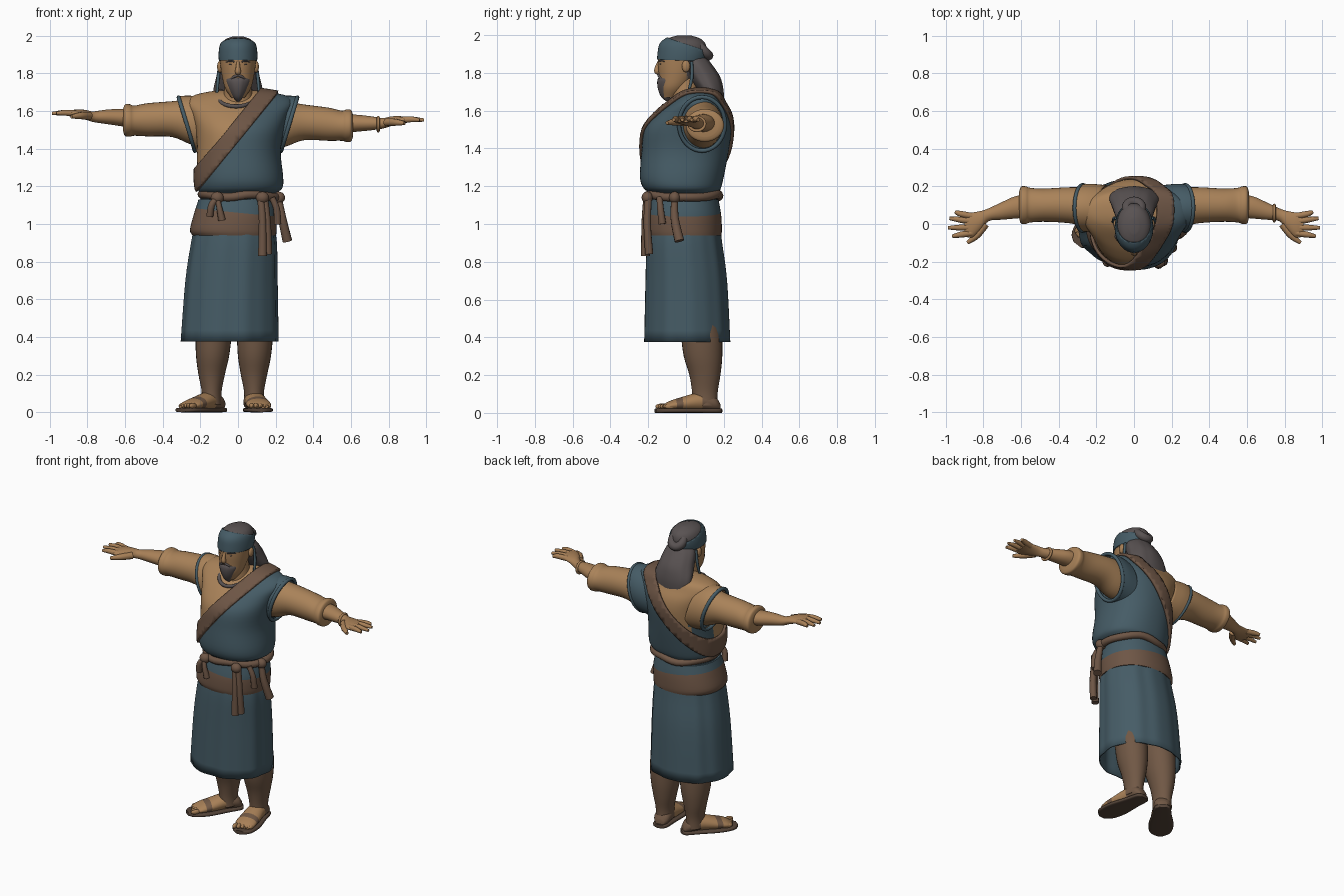
import bpy, bmesh, math
from mathutils import Vector

if "Cube" in bpy.data.objects:
    bpy.data.objects.remove(bpy.data.objects["Cube"])


def material(name, r, g, b):
    m = bpy.data.materials.new(name)
    m.use_nodes = True
    m.diffuse_color = (r, g, b, 1)
    node = next(n for n in m.node_tree.nodes if n.type == 'BSDF_PRINCIPLED')
    node.inputs["Base Color"].default_value = (r, g, b, 1)
    node.inputs["Roughness"].default_value = 0.8
    return m


BLUE = material("blue cloth", .06, .106, .132)
TAN = material("tan cloth", .40, .225, .10)
SKIN = material("skin", .39, .215, .095)
BROWN = material("brown leather", .155, .092, .06)
HAIR = material("grey hair", .10, .085, .085)
LEG = material("leg wraps", .165, .098, .06)
DARK = material("dark sole", .09, .058, .04)
parts = []


def add(name, bm, mats):
    bmesh.ops.recalc_face_normals(bm, faces=bm.faces)
    me = bpy.data.meshes.new(name)
    bm.to_mesh(me)
    bm.free()
    ob = bpy.data.objects.new(name, me)
    bpy.context.collection.objects.link(ob)
    for m in mats:
        me.materials.append(m)
    parts.append(ob)
    return ob


def spline(rows, steps=4):
    """Smooth Catmull-Rom interpolation of section rows."""
    out = []
    for i in range(len(rows) - 1):
        a, b, c, d = (rows[max(i - 1, 0)], rows[i], rows[i + 1], rows[min(i + 2, len(rows) - 1)])
        for k in range(steps):
            t = k / steps
            out.append([q + .5 * t * (r - p + t * (2 * p - 5 * q + 4 * r - s + t * (3 * (q - r) + s - p)))
                        for p, q, r, s in zip(a, b, c, d)])
    return out + [list(rows[-1])]


def loft(name, rows, mats, axis=2, n=40, power=2, caps=True, fold=0, cuts=(), rule=None, keep=None):
    """Skin rings; each row is position on axis, two centre values, two radii."""
    bm = bmesh.new()
    rings = []
    for pos, cu, cv, ru, rv in spline(rows):
        ring = []
        for k in range(n):
            t = math.tau * k / n
            c, s = math.cos(t), math.sin(t)
            w = 1 + fold * (math.sin(9 * t) + .6 * math.sin(14 * t + 1))
            co = [cu + ru * w * math.copysign(abs(c) ** (2 / power), c),
                  cv + rv * w * math.copysign(abs(s) ** (2 / power), s)]
            co.insert(axis, pos)
            ring.append(bm.verts.new(co))
        rings.append(ring)
    for a, b in zip(rings, rings[1:]):
        for k in range(n):
            bm.faces.new((a[k], a[k - 1], b[k - 1], b[k]))
    if caps:
        bm.faces.new(rings[0])
        bm.faces.new(rings[-1])
    for co, no in cuts:
        bmesh.ops.bisect_plane(bm, geom=bm.verts[:] + bm.edges[:] + bm.faces[:], plane_co=co, plane_no=no)
    if keep:
        drop = [f for f in bm.faces if not keep(f.calc_center_median())]
        bmesh.ops.delete(bm, geom=drop, context='FACES')
    if rule:
        for f in bm.faces:
            f.material_index = rule(f.calc_center_median())
    return add(name, bm, mats)


def thicken(ob, amount):
    mod = ob.modifiers.new("thickness", 'SOLIDIFY')
    mod.thickness = amount
    mod.offset = 1


def tube(name, pts, mat, closed=False):
    """Round strand through points (x, y, z, radius)."""
    cu = bpy.data.curves.new(name, 'CURVE')
    cu.dimensions = '3D'
    cu.bevel_depth = 1
    cu.bevel_resolution = 3
    cu.use_fill_caps = True
    sp = cu.splines.new('POLY')
    rows = list(pts) if closed else spline(pts)
    sp.points.add(len(rows) - 1)
    for p, (x, y, z, r) in zip(sp.points, rows):
        p.co = (x, y, z, 1)
        p.radius = r
    sp.use_cyclic_u = closed
    ob = bpy.data.objects.new(name, cu)
    bpy.context.collection.objects.link(ob)
    cu.materials.append(mat)
    bpy.ops.object.select_all(action='DESELECT')
    ob.select_set(True)
    bpy.context.view_layer.objects.active = ob
    bpy.ops.object.convert(target='MESH')
    parts.append(bpy.context.view_layer.objects.active)


def hoop(name, fn, mat, n=40):
    tube(name, [fn(math.cos(math.tau * k / n), math.sin(math.tau * k / n)) for k in range(n)], mat, True)


def ball(name, co, size, mat):
    bm = bmesh.new()
    bmesh.ops.create_uvsphere(bm, u_segments=16, v_segments=10, radius=1)
    for v in bm.verts:
        v.co = Vector(co) + v.co * Vector(size)
    return add(name, bm, [mat])


# Torso: tan shirt above the diagonal, blue robe below it and under the right arm
torso_rows = [(1.11, -.01, -.01, .19, .17), (1.16, 0, -.01, .2, .18), (1.19, .01, -.02, .225, .205),
              (1.25, .01, -.022, .23, .222), (1.38, .005, -.005, .222, .23), (1.5, .01, .01, .235, .23),
              (1.58, .01, .035, .26, .195), (1.64, .01, .055, .285, .145), (1.68, .01, .07, .25, .11),
              (1.70, 0, .075, .17, .08), (1.71, 0, .075, .1, .05)]
mid, across = Vector((-.02, 0, 1.47)), Vector((.774, 0, -.633))
side = lambda p: (p - mid).dot(across)
loft("robe_torso", torso_rows, [TAN, BLUE], power=2.2, n=64, cuts=[(mid, across)],
     rule=lambda p: int(side(p) > 0 or (p.x < -.15 and p.y > .02 and p.z < 1.46)))
edges = [(mid + across * d, across) for d in (-.042, .038)]
sash = loft("shoulder_sash", torso_rows, [BROWN], power=2.2, n=64, cuts=edges,
            keep=lambda p: -.042 < side(p) < .038 and p.z > 1.17)
thicken(sash, .016)

# Skirt, wide belt and rope
skirt = loft("skirt", [(.375, -.045, .005, .25, .22), (.7, -.035, 0, .235, .208), (.9, -.022, -.01, .218, .192),
                       (1.0, -.02, -.01, .2, .18)], [BLUE], n=96, power=2.15, caps=False, fold=.012)
thicken(skirt, .008)
loft("waist_belt", [(.94, -.02, -.01, .222, .197), (.97, -.025, -.012, .23, .202), (1.05, -.015, -.012, .22, .198),
                    (1.13, -.01, -.01, .2, .182)], [BROWN, BLUE], power=2.2, n=56,
     cuts=[((0, 0, 1.06), (.1, 0, 1))], rule=lambda p: int(p.z + .1 * p.x > 1.06))
hoop("rope_belt", lambda c, s: (.01 + .202 * c, -.012 + .187 * s, 1.15 + .008 * math.sin(5 * c), .023), BROWN)
for x, y in ((-.11, -.195), (.13, -.205), (.215, -.06)):
    ball("rope_knot", (x, y, 1.14), (.035, .03, .032), BROWN)
for pts in ([(-.11, -.2, 1.14, .016), (-.14, -.21, 1.1, .018), (-.15, -.2, 1.04, .018)],
            [(-.11, -.2, 1.14, .014), (-.1, -.215, 1.09, .015), (-.085, -.21, 1.02, .02)],
            [(.12, -.205, 1.15, .02), (.13, -.215, 1.02, .02), (.13, -.215, .83, .024)],
            [(.14, -.2, 1.14, .02), (.155, -.205, 1.0, .02), (.16, -.195, .84, .022)],
            [(.18, -.14, 1.14, .016), (.205, -.135, 1.08, .018), (.21, -.125, 1.0, .02)],
            [(.215, -.06, 1.14, .018), (.235, -.06, 1.03, .022), (.262, -.035, .91, .026)]):
    tube("sash_tail", pts, BROWN)

# Arms with shoulder panels, sleeves, cuffs, hands and fingers
for s, lift, tag, cloth in ((1, 0, "left", BLUE), (-1, .035, "right", TAN)):
    def arm(name, rows, mat, **extra):
        return loft(tag + name, [(s * x, y, z + lift * min(1, x * 1.4), a, b) for x, y, z, a, b in rows], [mat],
                    axis=0, n=32, **extra)

    def strand(name, pts):
        tube(tag + name, [(s * x, y, z + lift, r) for x, y, z, r in pts], SKIN)

    arm("_sleeve", [(.16, .085, 1.52, .1, .125), (.25, .09, 1.53, .105, .12), (.35, .1, 1.54, .095, .095),
                    (.48, .1, 1.53, .088, .088), (.55, .1, 1.522, .092, .08), (.575, .1, 1.522, .1, .086),
                    (.6, .1, 1.522, .098, .084), (.61, .1, 1.522, .07, .06)], TAN)
    arm("_forearm", [(.5, .1, 1.53, .06, .055), (.62, .09, 1.535, .06, .046), (.7, .07, 1.535, .047, .038),
                     (.77, .05, 1.535, .034, .028), (.81, .02, 1.545, .05, .026), (.86, -.005, 1.552, .066, .021),
                     (.9, -.005, 1.552, .06, .014)], SKIN)
    for y0, x1, y1 in ((.042, .95, .065), (.014, .98, .03), (-.018, .988, -.02), (-.048, .965, -.065)):
        strand("_finger", [(.86, y0, 1.552, .017), (.92, (y0 + y1) / 2, 1.556, .016), (x1, y1, 1.552, .009)])
    strand("_thumb", [(.79, 0, 1.54, .022), (.835, -.06, 1.54, .019), (.885, -.1, 1.535, .01)])
    # Shoulder panel slanted outward at the top, with a blue hem
    panel = loft(tag + "_shoulder_panel", [(s * .15, .08, 1.52, .12, .15), (s * .22, .085, 1.53, .122, .146),
                                           (s * .272, .085, 1.53, .12, .142)], [cloth], axis=0, n=40, caps=False)
    for v in panel.data.vertices:
        v.co.x += s * .3 * (v.co.z - 1.53)
    thicken(panel, .006)
    hoop(tag + "_armhole_hem", lambda c, v: (s * (.272 + .043 * v), .085 + .122 * c, 1.53 + .142 * v, .011), BLUE)
hoop("left_bracelet", lambda c, v: (.745, .058 + .042 * c, 1.53 + .036 * v, .008), SKIN)

# Neck and collar
loft("neck", [(1.56, 0, .02, .1, .1), (1.66, 0, 0, .08, .08), (1.77, 0, -.01, .065, .07)], [SKIN])
hoop("collar", lambda c, v: (-.01 + .1 * c, .005 + .125 * v, 1.675 + .05 * v, .011), HAIR)

# Head: skin face, slanted blue headband, grey hair
head_rows = [(1.67, 0, -.085, .035, .04), (1.72, 0, -.065, .068, .075), (1.78, 0, -.045, .084, .098),
             (1.84, 0, -.03, .093, .118), (1.90, 0, -.018, .097, .127), (1.95, 0, -.015, .09, .12),
             (1.98, 0, -.012, .068, .09), (1.997, 0, -.01, .025, .04)]
top_co, top_no = Vector((0, -.12, 1.99)), Vector((0, .33, 1))
low_co, low_no = Vector((0, -.15, 1.87)), Vector((0, .03, 1))
ear_co, ear_no = Vector((0, .005, 1.8)), Vector((0, 1, .1))
above = lambda p, co, no: (p - co).dot(no) > 0
loft("head", head_rows, [SKIN, HAIR], cuts=[(low_co, low_no), (ear_co, ear_no)],
     rule=lambda p: int(above(p, low_co, low_no) or above(p, ear_co, ear_no)))
band = loft("headband", head_rows, [BLUE], cuts=[(low_co, low_no), (top_co, top_no)],
            keep=lambda p: above(p, low_co, low_no) and not above(p, top_co, top_no))
thicken(band, .006)
loft("back_hair", [(1.61, 0, .165, .085, .03), (1.65, 0, .15, .122, .05), (1.71, 0, .13, .13, .068),
                   (1.78, 0, .095, .115, .085), (1.85, 0, .055, .098, .078), (1.89, 0, .04, .065, .06)],
     [HAIR], fold=.012)
hoop("hair_bun", lambda c, v: (.038 * c, .088 - .03 * v, 1.922 + .03 * v, .027), HAIR)
ball("bun_core", (0, .075, 1.91), (.035, .03, .035), HAIR)

# Face
loft("beard", [(1.65, 0, -.1, .006, .006), (1.675, 0, -.105, .027, .028), (1.72, 0, -.1, .05, .05),
               (1.765, 0, -.085, .066, .066), (1.79, 0, -.07, .055, .06)], [HAIR], fold=.015)
tube("nose", [(0, -.14, 1.865, .008), (0, -.153, 1.83, .012), (0, -.153, 1.808, .016), (0, -.142, 1.8, .01)], SKIN)
for s in (1, -1):
    tube("moustache", [(0, -.146, 1.79, .007), (s * .022, -.141, 1.782, .007), (s * .042, -.125, 1.765, .005)], HAIR)
    tube("eyebrow", [(s * .018, -.143, 1.861, .004), (s * .04, -.137, 1.865, .004), (s * .064, -.114, 1.86, .003)], HAIR)
    ball("eye", (s * .037, -.134, 1.847), (.012, .006, .004), HAIR)
    ball("ear", (s * .097, .0, 1.835), (.014, .022, .032), SKIN)
    tube("headband_tail", [(s * .096, .03, 1.86, .008), (s * .106, .03, 1.77, .009), (s * .112, .01, 1.69, .007)], BLUE)

# Legs and sandalled feet
for tag, x, top_x, turn in (("left", .085, .09, .15), ("right", -.14, -.13, -.65)):
    loft(tag + "_leg", [(.04, x, .1, .054, .068), (.11, x, .1, .053, .068), (.2, x, .1, .07, .082),
                        (.3, (x + top_x) / 2, .09, .088, .102), (.42, top_x, .08, .095, .108),
                        (.6, top_x, .05, .09, .1)], [LEG], n=28)
    foot_rows = [(.08, 0, .03, .028, .02), (.05, 0, .05, .05, .042), (-.02, 0, .06, .055, .05),
                 (-.12, 0, .047, .064, .038), (-.19, 0, .038, .064, .024), (-.225, 0, .03, .045, .012)]
    straps = ((-.16, -.125), (-.02, .09))
    foot = [loft(tag + "_foot", foot_rows, [SKIN, LEG], axis=1, n=28,
                 cuts=[((0, y, 0), (0, 1, 0)) for pair in straps for y in pair],
                 rule=lambda p: int(any(a < p.y < b for a, b in straps))),
            loft(tag + "_sole", [(.09, 0, .012, .02, .012), (.07, 0, .012, .048, .012), (-.02, 0, .012, .06, .012),
                                 (-.14, 0, .012, .077, .012), (-.23, 0, .012, .064, .012),
                                 (-.265, 0, .012, .025, .012)], [DARK], axis=1, n=28, power=4)]
    inner = -1 if turn > 0 else 1
    for k in range(5):
        foot.append(ball(tag + "_toe", (inner * (.048 - .024 * k), -.228 + .009 * k, .034),
                         (.0135, .03, .015), SKIN))
    for ob in foot:
        ob.location = (x, .1, 0)
        ob.rotation_euler.z = turn

# Smooth shading with kept edges
bpy.ops.object.select_all(action='DESELECT')
for ob in parts:
    ob.select_set(True)
bpy.context.view_layer.objects.active = parts[0]
bpy.ops.object.shade_smooth_by_angle(angle=math.radians(45))
